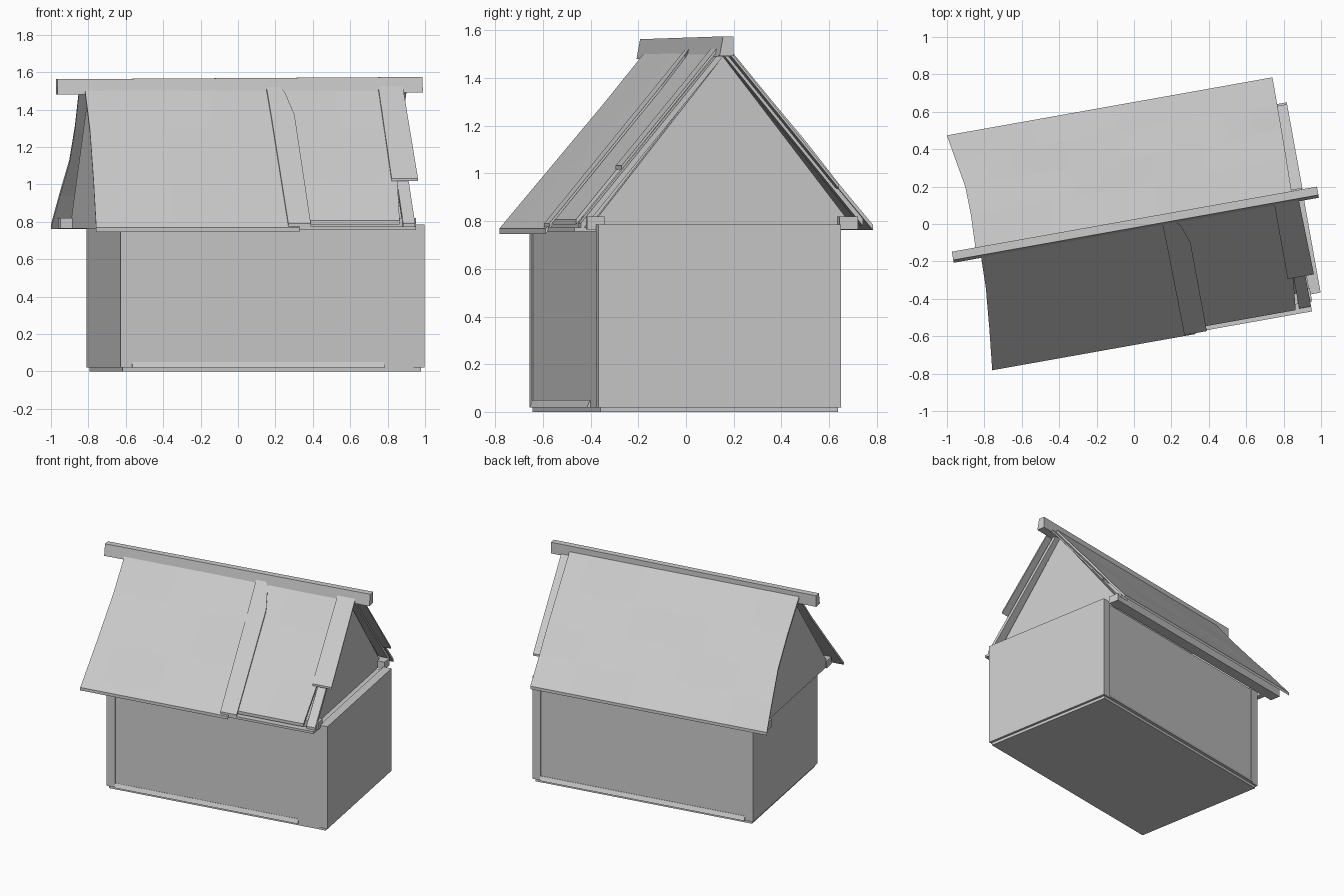
import bpy, bmesh, math
from mathutils import Matrix

cube = bpy.data.objects.get("Cube")
if cube:
    bpy.data.objects.remove(cube, do_unlink=True)

TURN = Matrix.Rotation(math.radians(10.1), 4, 'Z')
RIDGE_V, RIDGE_Z, SLOPE = 0.013, 1.555, 1.21

grey = bpy.data.materials.new("plain_grey")
grey.use_nodes = True
COLOUR = (0.6, 0.6, 0.6, 1)
grey.diffuse_color = COLOUR
grey.node_tree.nodes["Principled BSDF"].inputs["Base Color"].default_value = COLOUR


def finish(name, bm):
    """Turn the part to the house's heading and link it."""
    bmesh.ops.recalc_face_normals(bm, faces=bm.faces)
    bm.transform(TURN)
    mesh = bpy.data.meshes.new(name)
    bm.to_mesh(mesh)
    bm.free()
    mesh.materials.append(grey)
    obj = bpy.data.objects.new(name, mesh)
    bpy.context.collection.objects.link(obj)
    return obj


def prism(name, profile, u0, u1, tilt=0):
    """Extrude a (v, z) profile along the length of the house."""
    bm = bmesh.new()
    a, b = ([bm.verts.new((u, v, z + tilt * u)) for v, z in profile] for u in (u0, u1))
    bm.faces.new(a)
    bm.faces.new(b)
    n = len(profile)
    for i in range(n):
        j = (i + 1) % n
        bm.faces.new((a[i], a[j], b[j], b[i]))
    return finish(name, bm)


def box(name, u0, u1, v0, v1, z0, z1):
    return prism(name, [(v0, z0), (v1, z0), (v1, z1), (v0, z1)], u0, u1)


def roof_z(v):
    return RIDGE_Z - SLOPE * abs(v - RIDGE_V)


def sheet(name, rows, lift=0.0, thick=0.015, cols=1, wave=0.0):
    """Roof panel lying on the slope; rows are (v, u_left, u_right)."""
    bm = bmesh.new()
    grid = []
    for k, (v, ul, ur) in enumerate(rows):
        line = []
        for i in range(cols + 1):
            u = ul + (ur - ul) * i / cols
            sag = wave * math.sin(5 * u + 2 * k) if 0 < k < len(rows) - 1 else 0
            line.append((u, v, roof_z(v) + lift + sag))
        grid.append(line)
    layers = [[[bm.verts.new((u, v, z - d)) for u, v, z in line] for line in grid]
              for d in (0, thick)]
    for lay in layers:
        for r0, r1 in zip(lay, lay[1:]):
            for i in range(cols):
                bm.faces.new((r0[i], r0[i + 1], r1[i + 1], r1[i]))
    # close the rim between both layers
    top, low = layers
    rim = [(r, 0) for r in range(len(rows))]
    rim += [(len(rows) - 1, i) for i in range(1, cols + 1)]
    rim += [(r, cols) for r in range(len(rows) - 2, -1, -1)]
    rim += [(0, i) for i in range(cols - 1, 0, -1)]
    for (r, i), (s, j) in zip(rim, rim[1:] + rim[:1]):
        bm.faces.new((top[r][i], top[s][j], low[s][j], low[r][i]))
    return finish(name, bm)


# Base and walls
box("base_slab", -0.72, 0.90, -0.525, 0.487, 0, 0.03)
box("wall_core", -0.70, 0.88, -0.531, 0.491, 0.02, 0.765)
box("left_end_wall", 0.858, 0.918, -0.536, 0.497, 0.02, 0.785)
box("right_end_wall", -0.733, -0.67, -0.536, 0.497, 0.02, 0.785)
prism("front_foot_board", [(-0.52, 0.02), (-0.546, 0.02), (-0.533, 0.05), (-0.52, 0.05)], -0.67, 0.7)
prism("back_foot_board", [(0.48, 0.02), (0.508, 0.02), (0.494, 0.05), (0.48, 0.05)], -0.67, 0.858)

# Gables and rafters
for name, u0, u1 in (("left_gable", 0.77, 0.81), ("right_gable", -0.81, -0.77)):
    prism(name, [(-0.56, 0.765), (0.575, 0.765), (RIDGE_V, 1.49)], u0, u1)
sheet("front_left_rafter", [(RIDGE_V, 0.79, 0.85), (-0.6, 0.79, 0.855)], -0.022, 0.035)
sheet("back_left_rafter", [(RIDGE_V, 0.79, 0.85), (0.6, 0.79, 0.855)], -0.034, 0.03)

# Wall plates and eave board
box("front_wall_plate", -0.82, 0.865, -0.575, -0.50, 0.765, 0.82)
box("back_wall_plate", -0.875, 0.865, 0.50, 0.578, 0.765, 0.82)
box("front_eave_board", 0.22, 0.855, -0.627, -0.52, 0.757, 0.774)

# Main roof slopes
sheet("back_roof_slope",
      [(0.02, -0.857, 0.86), (0.2, -0.85, 0.863), (0.353, -0.853, 0.865), (0.5, -0.878, 0.866), (0.642, -0.902, 0.866)],
      -0.01, 0.022, 12, 0.005)
sheet("front_roof_slope",
      [(0.0, -0.835, 0.80), (-0.2, -0.84, 0.79), (-0.42, -0.86, 0.79), (-0.605, -0.88, 0.77)],
      0, 0.022, 12, 0.005)
sheet("front_eave_edge", [(-0.605, -0.88, 0.22), (-0.637, -0.884, 0.22)], 0, 0.022)

# Loose panels laid over the slopes
sheet("long_roof_panel", [(-0.01, 0.148, 0.2), (-0.05, 0.15, 0.245), (-0.15, 0.153, 0.28), (-0.632, 0.161, 0.283)], 0.016)
sheet("short_roof_panel", [(-0.02, 0.757, 0.89), (-0.434, 0.757, 0.9)], 0.018)
sheet("back_loose_panel", [(0.03, 0.78, 0.92), (0.487, 0.78, 0.918)], -0.03)

# Ridge beam, slightly higher at one end
prism("ridge_beam", [(-0.035, 1.485), (0.025, 1.485), (0.025, 1.568), (-0.02, 1.568)],
      -0.985, 0.998, 0.006)
